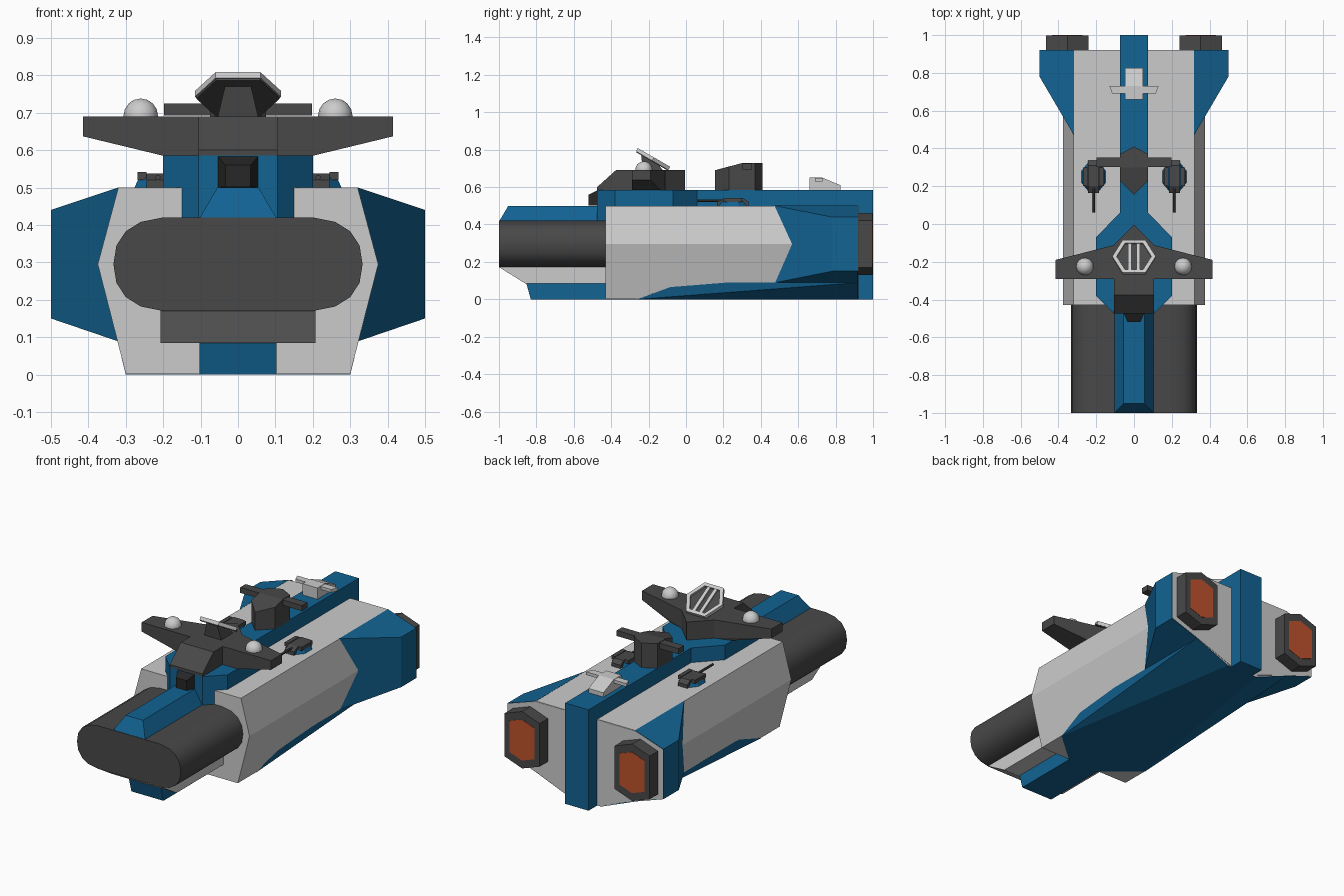
import bpy, bmesh, math
from mathutils import Matrix

if "Cube" in bpy.data.objects:
    bpy.data.objects.remove(bpy.data.objects["Cube"])


def material(name, rgb):
    m = bpy.data.materials.new(name)
    m.diffuse_color = (*rgb, 1)
    m.use_nodes = True
    m.node_tree.nodes["Principled BSDF"].inputs["Base Color"].default_value = m.diffuse_color
    return m


BLUE = material("blue_paint", (0.006, 0.125, 0.29))
DARK = material("dark_metal", (0.065, 0.065, 0.065))
BLACK = material("black_metal", (0.02, 0.02, 0.02))
ORANGE = material("engine_glow", (0.52, 0.085, 0.025))


def finish(name, bm, mat):
    bmesh.ops.recalc_face_normals(bm, faces=bm.faces)
    me = bpy.data.meshes.new(name)
    bm.to_mesh(me)
    bm.free()
    ob = bpy.data.objects.new(name, me)
    bpy.context.collection.objects.link(ob)
    if mat:
        me.materials.append(mat)
    return ob


def solid(name, pts, mat=None):
    """Convex solid around corner points."""
    bm = bmesh.new()
    for p in pts:
        bm.verts.new(p)
    res = bmesh.ops.convex_hull(bm, input=bm.verts)
    loose = [v for v in bm.verts if not v.link_faces]
    bmesh.ops.delete(bm, geom=loose, context='VERTS')
    bmesh.ops.dissolve_limit(bm, angle_limit=0.01, verts=bm.verts, edges=bm.edges)
    return finish(name, bm, mat)


def sym(pts):
    return list(pts) + [(-x, y, z) for x, y, z in pts]


def prism(name, outline, axis, a, b, mat=None):
    """Extrude a 2D outline along an axis from a to b."""
    put = {'x': lambda u, v, t: (t, u, v), 'y': lambda u, v, t: (u, t, v), 'z': lambda u, v, t: (u, v, t)}[axis]
    bm = bmesh.new()
    lo = [bm.verts.new(put(u, v, a)) for u, v in outline]
    hi = [bm.verts.new(put(u, v, b)) for u, v in outline]
    bm.faces.new(lo)
    bm.faces.new(hi)
    n = len(lo)
    for i in range(n):
        bm.faces.new((lo[i], lo[(i + 1) % n], hi[(i + 1) % n], hi[i]))
    return finish(name, bm, mat)


def mirrored(half):
    return list(half) + [(-u, v) for u, v in reversed(half) if u != 0]


def box(name, x, y, z, mat=None):
    return prism(name, [(x[0], y[0]), (x[1], y[0]), (x[1], y[1]), (x[0], y[1])], 'z', z[0], z[1], mat)


# Main hull and blue V-shaped belly
upper = [(.375, y, .295) for y in (-.43, .92)] + [(.32, y, .5) for y in (-.43, .92)]
solid("main_hull", sym(upper + [(.3, -.43, .002), (.3, -.26, .002), (.322, -.02, .092),
                                (.322, .92, .092), (.1, .92, .002)]))
solid("belly", sym([(.105, -.43, 0), (.3, -.26, 0), (.322, -.02, .089), (.322, .92, .089), (.1, .92, 0)]), BLUE)

# Nose drum, chin and front keel
nose = prism("nose_drum", mirrored([(.2, .17), (.26, .182), (.3, .207), (.325, .245), (.333, .295),
                                    (.325, .345), (.3, .383), (.26, .408), (.2, .42)]), 'y', -1, -.42, DARK)
for p in nose.data.polygons:
    p.use_smooth = True
bpy.context.view_layer.objects.active = nose
nose.select_set(True)
bpy.ops.object.shade_smooth_by_angle(angle=math.radians(40))
prism("chin", [(-1, .172), (-.86, .085), (-.42, .085), (-.42, .21), (-1, .19)], 'x', -.207, .207)
prism("front_keel", [(-.855, .09), (-.83, 0), (-.42, 0), (-.42, .09)], 'x', -.103, .103, BLUE)

# Blue spine on the nose, upper deck and tail fin
solid("nose_spine", sym([(.105, -1, .415), (.105, -.42, .415), (.055, -.95, .5), (.055, -.42, .5)]), BLUE)
prism("upper_deck", mirrored([(.105, -.475), (.2, -.38), (.2, -.07), (.075, .06), (.075, 1)]), 'z', .42, .585, BLUE)
box("tail_fin", (-.075, .075), (.88, 1), (0, .585), BLUE)

# Rear plate, flared shoulders and engines
prism("rear_plate", mirrored([(.08, .005), (.32, .092), (.498, .152), (.498, .438), (.32, .498)]), 'y', .9, .922)
for s, side in ((1, "right"), (-1, "left")):
    solid("shoulder_" + side, [(s * x, y, z) for x, y, z in
          [(.318, .47, .501), (.318, .92, .501), (.318, .47, .088), (.318, .92, .088)]
          + [(.5, y, z) for y in (.78, .92) for z in (.15, .44)]], BLUE)

    def hexagon(k):
        return [(s * (.353 + k * u), .295 + k * v) for u, v in
                [(0, .165), (.112, .125), (.112, -.125), (0, -.165), (-.112, -.125), (-.112, .125)]]
    prism("engine_" + side, hexagon(1), 'y', .9, .998, DARK)
    prism("engine_glow_" + side, hexagon(.72), 'y', .95, 1.0, ORANGE)

    # Bridge wing with sensor dome
    solid("bridge_wing_" + side, [(s * x, y, z) for x, y, z in
          [(.415, y, z) for y in (-.29, -.19) for z in (.637, .69)]
          + [(x, y, z) for x, z in ((.2, .585), (.05, .585), (.05, .69)) for y in (-.29, -.14)]
          + [(.1, -.11, .585), (.1, -.11, .69)]], DARK)
    bm = bmesh.new()
    bmesh.ops.create_uvsphere(bm, u_segments=16, v_segments=8, radius=.046)
    bmesh.ops.transform(bm, matrix=Matrix.Translation((s * .26, -.225, .692)), verts=bm.verts)
    dome = finish("sensor_dome_" + side, bm, None)
    for p in dome.data.polygons:
        p.use_smooth = True

    # Deck turret: tapered blue ring, housing and barrel
    ring = [(math.cos(a), math.sin(a)) for a in (math.pi / 8 + i * math.pi / 4 for i in range(8))]
    cx, cy = s * .214, .25
    solid("turret_base_" + side, [(cx + r * 1.08 * u, cy + (r + .015) * 1.08 * v, z)
          for r, z in ((.064, .498), (.05, .527)) for u, v in ring], BLUE)
    solid("turret_housing_" + side, [(cx + u, y, z) for u in (-.03, .03) for y, z in
          [(.165, .5), (.165, .52), (.2, .538), (.31, .538), (.335, .52), (.335, .5)]], DARK)
    for u in (-.043, .043):
        box("turret_cheek_" + side, (cx + u - .012, cx + u + .012), (.2, .3), (.52, .541), DARK)
    prism("turret_barrel_" + side, [(cx + .007 * u, .527 + .007 * v) for u, v in ring], 'y', .06, .2, DARK)

# Bridge block and front gun port
solid("bridge", sym([(.105, -.475, .585), (.105, -.475, .6), (.105, -.375, .69), (.105, -.11, .585),
                     (.105, -.11, .69), (0, -.005, .585), (0, -.005, .69)]), DARK)
solid("gun_port", sym([(.055, -.47, .5), (.055, -.47, .585), (.034, -.52, .502), (.034, -.52, .56)]), BLACK)

# Tilted hexagonal dish: dark back, light rim and two slats
tilt = Matrix.Translation((0, -.177, .748)) @ Matrix.Rotation(math.radians(-30), 4, 'X')
hexa = [(.115, 0), (.06, .1), (-.06, .1), (-.115, 0), (-.06, -.1), (.06, -.1)]
parts = [prism("dish_back", [(.97 * u, .97 * v) for u, v in hexa], 'z', -.012, .002, DARK)]
for i in range(6):
    edge = (hexa[i], hexa[(i + 1) % 6])
    parts.append(solid("dish_rim", [(k * u, k * v, z) for u, v in edge for k in (.8, 1) for z in (-.006, .012)]))
for x in (-.022, .022):
    parts.append(box("dish_slat", (x - .01, x + .01), (-.085, .085), (0, .01)))
for ob in parts:
    ob.data.transform(tilt)
solid("dish_mount", sym([(.055, -.23, .685), (.055, -.12, .685), (.035, -.24, .77), (.035, -.15, .725)]), DARK)

# Middle tower with crossbar
solid("tower", sym([(0, .155, .58), (.075, .23, .58), (.075, .37, .58), (0, .41, .58), (0, .155, .69),
                    (.075, .23, .71), (.075, .3, .728), (.075, .37, .728), (0, .41, .728)]), DARK)
box("tower_crossbar", (-.198, .198), (.303, .352), (.693, .725), DARK)

# Rear antenna housing
prism("antenna_housing", [(.66, .58), (.66, .65), (.73, .65), (.825, .61), (.825, .58)], 'x', -.048, .048)
prism("antenna_crossbar", mirrored([(.115, .69), (.13, .73)]), 'z', .63, .648)
